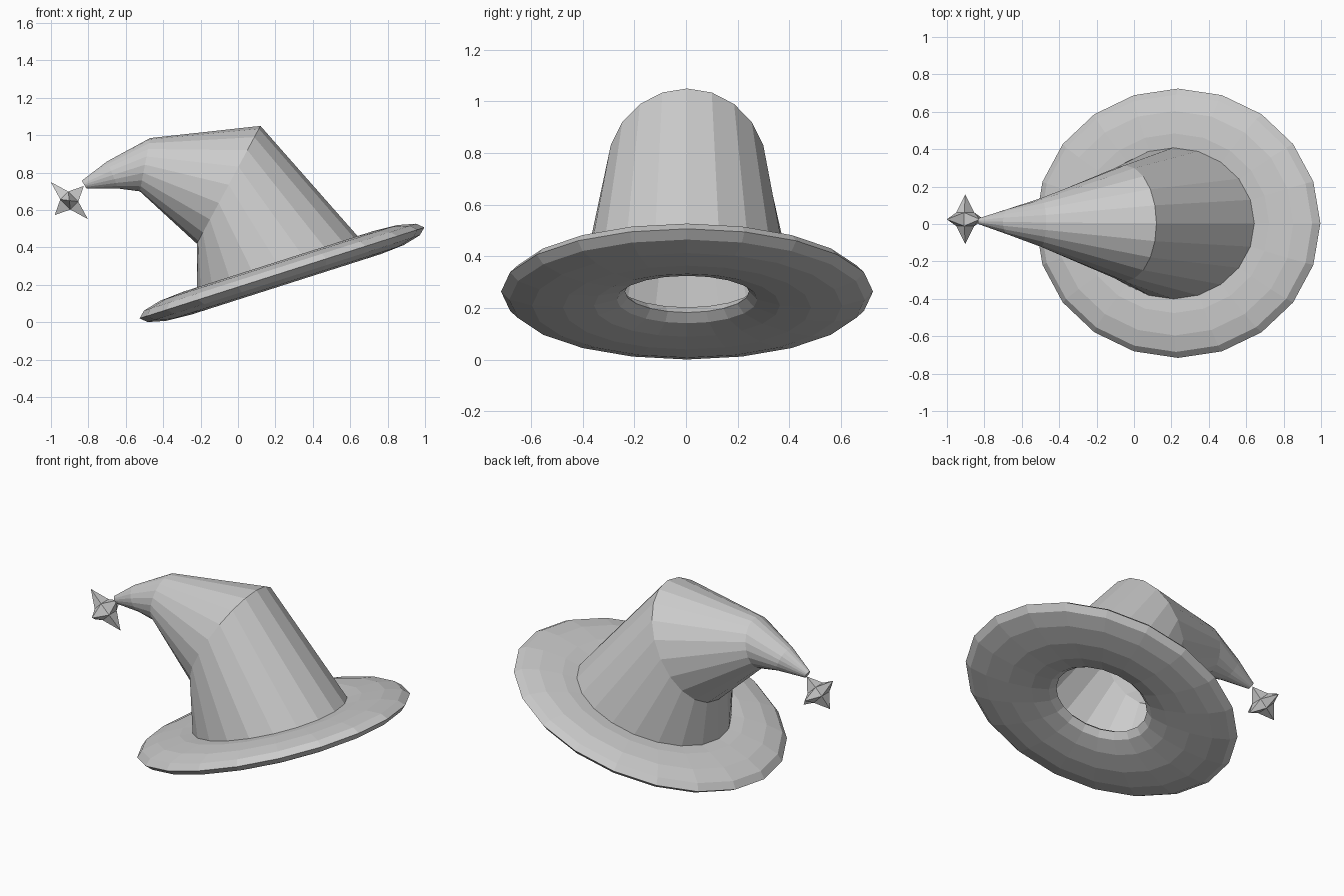
import bpy, bmesh, math
from mathutils import Vector, Matrix

if "Cube" in bpy.data.objects:
    bpy.data.objects.remove(bpy.data.objects["Cube"])

SIDES = 20


def make_object(name, bm):
    bmesh.ops.recalc_face_normals(bm, faces=bm.faces)
    mesh = bpy.data.meshes.new(name)
    bm.to_mesh(mesh)
    bm.free()
    obj = bpy.data.objects.new(name, mesh)
    bpy.context.collection.objects.link(obj)
    return obj


# Brim: flattened oval torus, tilted up to the right
bpy.ops.mesh.primitive_torus_add(major_segments=SIDES, minor_segments=12,
                                 major_radius=0.48, minor_radius=0.24,
                                 location=(0.235, 0.004, 0.264),
                                 rotation=(0, -math.radians(17.7), 0))
brim = bpy.context.object
brim.name = "brim"
brim.scale = (1.11, 1.0, 0.27)

# Crown: oval rings given by upper (x, z), lower (x, z), y radius, y centre
rings = [
    ((0.68, 0.415), (-0.22, 0.15), 0.412, 0.004),
    ((0.12, 1.05), (-0.22, 0.42), 0.31, 0.004),
    ((-0.47, 0.985), (-0.525, 0.70), 0.13, 0.008),
    ((-0.70, 0.86), (-0.64, 0.715), 0.07, 0.012),
    ((-0.835, 0.757), (-0.81, 0.715), 0.018, 0.015),
]
bm = bmesh.new()
loops = []
for hi, lo, ry, cy in rings:
    top, low = Vector((hi[0], cy, hi[1])), Vector((lo[0], cy, lo[1]))
    mid, half = (top + low) / 2, (top - low) / 2
    loops.append([bm.verts.new(mid + half * math.cos(a) + Vector((0, ry * math.sin(a), 0)))
                  for a in (2 * math.pi * i / SIDES for i in range(SIDES))])
for a, b in zip(loops, loops[1:]):
    for i in range(SIDES):
        j = (i + 1) % SIDES
        bm.faces.new((a[i], a[j], b[j], b[i]))
bm.faces.new(loops[-1])
make_object("crown", bm)

# Star: cube with each face drawn out to a point
bm = bmesh.new()
bmesh.ops.create_cube(bm, size=0.075)
bmesh.ops.poke(bm, faces=bm.faces[:], offset=0.1)
bmesh.ops.transform(bm, verts=bm.verts[:],
                    matrix=Matrix.Translation((-0.902, 0.025, 0.651))
                    @ Matrix.Rotation(math.radians(45), 4, 'Y')
                    @ Matrix.Diagonal((1.02, 0.96, 0.8, 1)).to_4x4())
make_object("star", bm)
